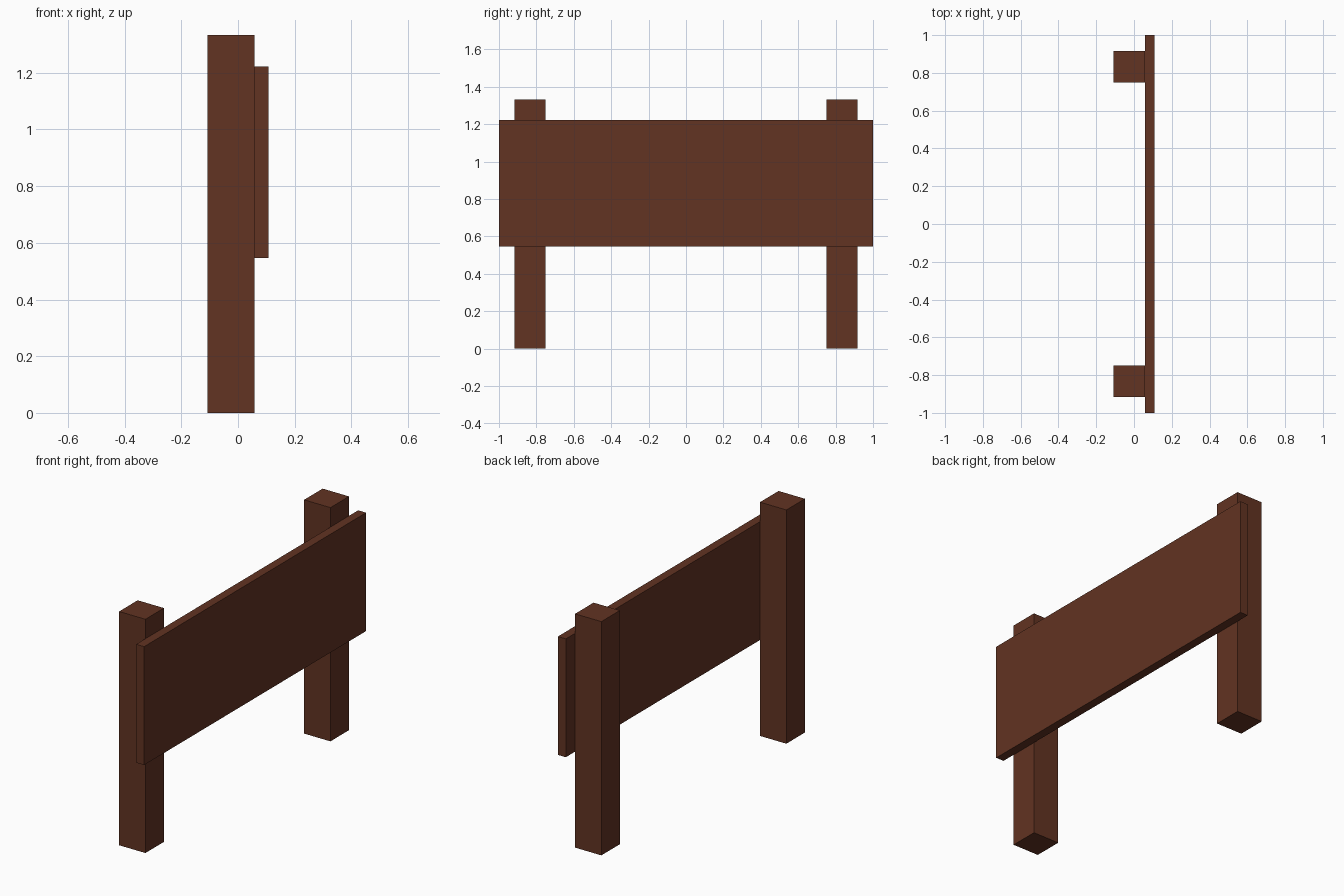
import bpy

if "Cube" in bpy.data.objects:
    bpy.data.objects.remove(bpy.data.objects["Cube"])

# Single dark brown wood colour
wood = bpy.data.materials.new("dark_brown_wood")
wood.diffuse_color = (0.122, 0.033, 0.016, 1.0)
wood.use_nodes = True
wood.node_tree.nodes["Principled BSDF"].inputs["Base Color"].default_value = wood.diffuse_color


def box(name, lo, hi):
    """Add a flat-shaded box spanning two opposite corners."""
    centre = [(a + b) / 2 for a, b in zip(lo, hi)]
    bpy.ops.mesh.primitive_cube_add(size=1, location=centre)
    obj = bpy.context.object
    obj.name = name
    obj.scale = [b - a for a, b in zip(lo, hi)]
    bpy.ops.object.transform_apply(location=False, rotation=False, scale=True)
    obj.data.materials.append(wood)
    return obj


# Two square posts, mirrored along y
box("front_post", (-0.108, -0.917, 0), (0.058, -0.75, 1.333))
box("back_post", (-0.108, 0.75, 0), (0.058, 0.917, 1.333))

# Wide board fixed to the right-hand side of the posts
box("sign_board", (0.058, -1, 0.547), (0.108, 1, 1.222))
